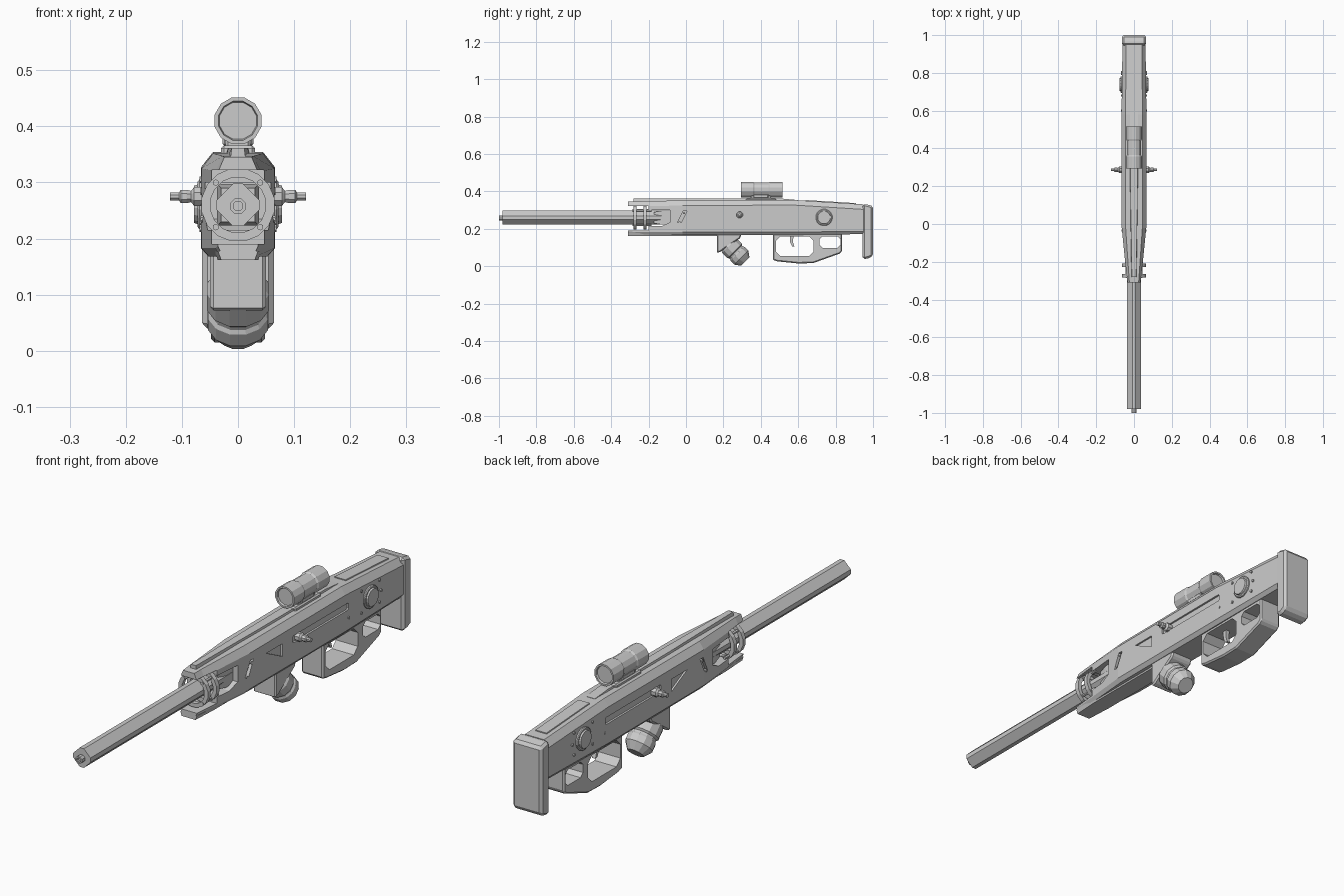
import bpy, math
from mathutils import Vector

if "Cube" in bpy.data.objects:
    bpy.data.objects.remove(bpy.data.objects["Cube"])


def loft(name, rings, closed=False):
    """Skin equal-length rings of points; cap the ends or join them up."""
    n, m = len(rings[0]), len(rings)
    verts = [tuple(p) for r in rings for p in r]
    faces = []
    for k in range(m if closed else m - 1):
        a, b = k * n, ((k + 1) % m) * n
        faces += [(a + i, a + (i + 1) % n, b + (i + 1) % n, b + i) for i in range(n)]
    if not closed:
        faces += [tuple(reversed(range(n))), tuple(range((m - 1) * n, m * n))]
    me = bpy.data.meshes.new(name)
    me.from_pydata(verts, [], faces)
    ob = bpy.data.objects.new(name, me)
    bpy.context.collection.objects.link(ob)
    bpy.context.view_layer.objects.active = ob
    bpy.ops.object.select_all(action='DESELECT')
    ob.select_set(True)
    bpy.ops.object.mode_set(mode='EDIT')
    bpy.ops.mesh.select_all(action='SELECT')
    bpy.ops.mesh.normals_make_consistent(inside=False)
    bpy.ops.object.mode_set(mode='OBJECT')
    return ob


def apply(ob, mod):
    bpy.context.view_layer.objects.active = ob
    bpy.ops.object.modifier_apply(modifier=mod.name)


def bevel(ob, width, angle=30):
    mod = ob.modifiers.new('bevel', 'BEVEL')
    mod.width, mod.segments = width, 1
    mod.angle_limit = math.radians(angle)
    apply(ob, mod)
    return ob


def prism(name, pts, x0, x1, bev=0):
    """Extrude a (y, z) outline between two x positions."""
    ob = loft(name, [[(x, y, z) for y, z in pts] for x in (x0, x1)])
    return bevel(ob, bev) if bev else ob


def box(name, x, y, z, bev=0):
    return prism(name, [(y[0], z[0]), (y[1], z[0]), (y[1], z[1]), (y[0], z[1])], *x, bev)


def lathe(name, prof, origin, axis, n=12, closed=False):
    """Turn (distance, radius) pairs around an axis."""
    q = Vector(axis).to_track_quat('Z', 'Y')
    rings = []
    for t, r in prof:
        ring = []
        for i in range(n):
            a = 2 * math.pi * (i + .5) / n
            ring.append(Vector(origin) + q @ Vector((r * math.cos(a), r * math.sin(a), t)))
        rings.append(ring)
    return loft(name, rings, closed)


def cut(ob, *cutters):
    for c in cutters:
        c.hide_render = True
        mod = ob.modifiers.new('cut', 'BOOLEAN')
        mod.operation, mod.solver, mod.object = 'DIFFERENCE', 'EXACT', c
        apply(ob, mod)
        bpy.data.objects.remove(c)


def hole(y0, y1, z0, z1, c):
    """Chamfered rectangular outline."""
    return [(y0 + c, z0), (y1 - c, z0), (y1, z0 + c), (y1, z1 - c),
            (y1 - c, z1), (y0 + c, z1), (y0, z1 - c), (y0, z0 + c)]


# Receiver body, tapering to the front
def body_ring(y, w, zt, zb):
    half = [(w * .8, zb), (w, zb + .015), (w, zt - .027), (w * .68, zt)]
    return [(x, y, z) for x, z in half] + [(-x, y, z) for x, z in reversed(half)]


body = loft('receiver_body', [body_ring(*s) for s in (
    (-.31, .036, .345, .172), (-.27, .040, .347, .168), (-.02, .065, .352, .168),
    (.58, .066, .354, .168), (.95, .061, .331, .172))])
cut(body,
    box('cut_front', (-.2, .2), (-.4, -.2), (.19, .322)),
    prism('cut_window', [(-.21, .215), (-.13, .215), (-.085, .235), (-.085, .3), (-.21, .3)], -.2, .2))

# Side recesses on both faces: slanted slot, triangle, long channel
for s in (-1, 1):
    def recess(pts, x=.058):
        return prism('cut_recess', pts, s * x, s * .1)
    cut(body,
        recess([(-.045, .235), (-.025, .235), (.005, .295), (-.015, .295)], .052),
        recess([(.085, .285), (.185, .285), (.185, .235)]),
        recess(hole(.25, .6, .262, .29, .005)))

# Barrel: square tube on edge with cut corners, plus muzzle and sleeve
a, b = .009, .038
diamond = [(a, b), (b, a), (b, -a), (a, -b), (-a, -b), (-b, -a), (-b, a), (-a, b)]
loft('barrel', [[(x, y, .26 + z) for x, z in diamond] for y in (-.98, -.05)])
lathe('muzzle', [(0, .008), (-.012, .008)][::-1] and
      [(.01, .009), (0, .009), (0, .015), (.03, .015)], (0, -1, .258), (0, 1, 0), 8)
loft('barrel_sleeve', [[(sx * r, y, .26 + sz * r) for sx, sz in ((1, 1), (1, -1), (-1, -1), (-1, 1))]
                       for y, r in ((-.17, .030), (-.13, .037), (-.06, .037))])

# Barrel rings and their connecting rods
for i, y in enumerate((-.282, -.228)):
    lathe(f'barrel_ring_{i}', [(0, .05), (0, .066), (.018, .066), (.018, .05)],
          (0, y, .26), (0, 1, 0), 16, True)
for i in range(4):
    ang = math.pi / 4 + i * math.pi / 2
    lathe(f'ring_rod_{i}', [(0, .006), (.1, .006)],
          (.056 * math.cos(ang), -.285, .26 + .056 * math.sin(ang)), (0, 1, 0), 6)

# Lower front plate
loft('lower_plate', [[(w, y, .162), (w + .006, y, .178), (-w - .006, y, .178), (-w, y, .162)]
                     for y, w in ((-.31, .03), (-.2, .036), (.165, .036))])

# Top rail, scope base and rear cheek strip
loft('top_rail', [[(w, y, .34), (w * .8, y, .361), (-w * .8, y, .361), (-w, y, .34)]
                  for y, w in ((-.28, .014), (.1, .022), (.52, .025))])
loft('rail_tail', [[(.025, y, z - .02), (.02, y, z), (-.02, y, z), (-.025, y, z - .02)]
                   for y, z in ((.52, .361), (.6, .354))])
loft('cheek_strip', [[(.028, y, z - .015), (.024, y, z), (-.024, y, z), (-.028, y, z - .015)]
                     for y, z in ((.64, .354), (.91, .3375))])

# Scope with two wider ends, on a stepped mount
lathe('scope', [(.008, .034), (0, .036), (0, .043), (.065, .043), (.072, .039), (.148, .039),
                (.155, .043), (.222, .043), (.222, .036), (.214, .034)],
      (0, .293, .41), (0, 1, 0), 12)
box('scope_mount', (-.022, .022), (.345, .455), (.35, .38), .004)
box('scope_clamp', (-.028, .028), (.36, .44), (.365, .385), .004)
box('scope_foot', (-.03, .03), (.32, .48), (.345, .366), .005)

# Front grip: wedge mount and tilted ribbed drum
prism('grip_mount', [(.165, .18), (.165, .07), (.185, .078), (.215, .10), (.29, .15), (.30, .18)],
      -.05, .05, .006)
lathe('grip_drum', [(0, .045), (.035, .05), (.045, .057), (.085, .057), (.092, .05), (.1, .05),
                    (.107, .055), (.135, .055), (.165, .033)],
      (0, .20, .142), (0, 1, -1), 12)

# Rear grip frame with two openings, and trigger
frame = prism('rear_grip_frame', [(.465, .18), (.465, .033), (.49, .026), (.6, .015), (.68, .017),
                                  (.82, .067), (.835, .08), (.835, .18)], -.048, .048, .006)
cut(frame, prism('cut_hand', hole(.48, .683, .055, .16, .025), -.2, .2),
    prism('cut_thumb', hole(.715, .825, .098, .16, .015), -.2, .2))
prism('trigger', [(.555, .17), (.575, .17), (.572, .13), (.58, .105), (.568, .107), (.556, .13)], -.008, .008)

# Butt pad
prism('butt_pad', [(.945, .332), (.965, .331), (1, .322), (1, .055), (.975, .042), (.945, .038)],
      -.064, .064, .01)

# Side fittings, mirrored: handle, pivot disc, screws
for s, side in ((-1, 'left'), (1, 'right')):
    lathe(f'handle_{side}', [(.05, .018), (.078, .018), (.084, .011), (.092, .013), (.102, .013),
                             (.105, .008), (.121, .008)], (0, .287, .275), (s, 0, 0), 8)
    lathe(f'pivot_disc_{side}', [(.055, .045), (.069, .045), (.072, .041), (.072, .036),
                                 (.078, .034)], (0, .738, .261), (s, 0, 0), 16)
    for i, (y, z) in enumerate(((-.035, .235), (-.01, .284), (.6, .23), (.68, .305), (.68, .218),
                                (.795, .305), (.795, .218), (.805, .261))):
        x = .058 if y < 0 else .06
        lathe(f'screw_{side}_{i}', [(x - .01, .006), (x + .0085, .006)], (0, y, z), (s, 0, 0), 6)
